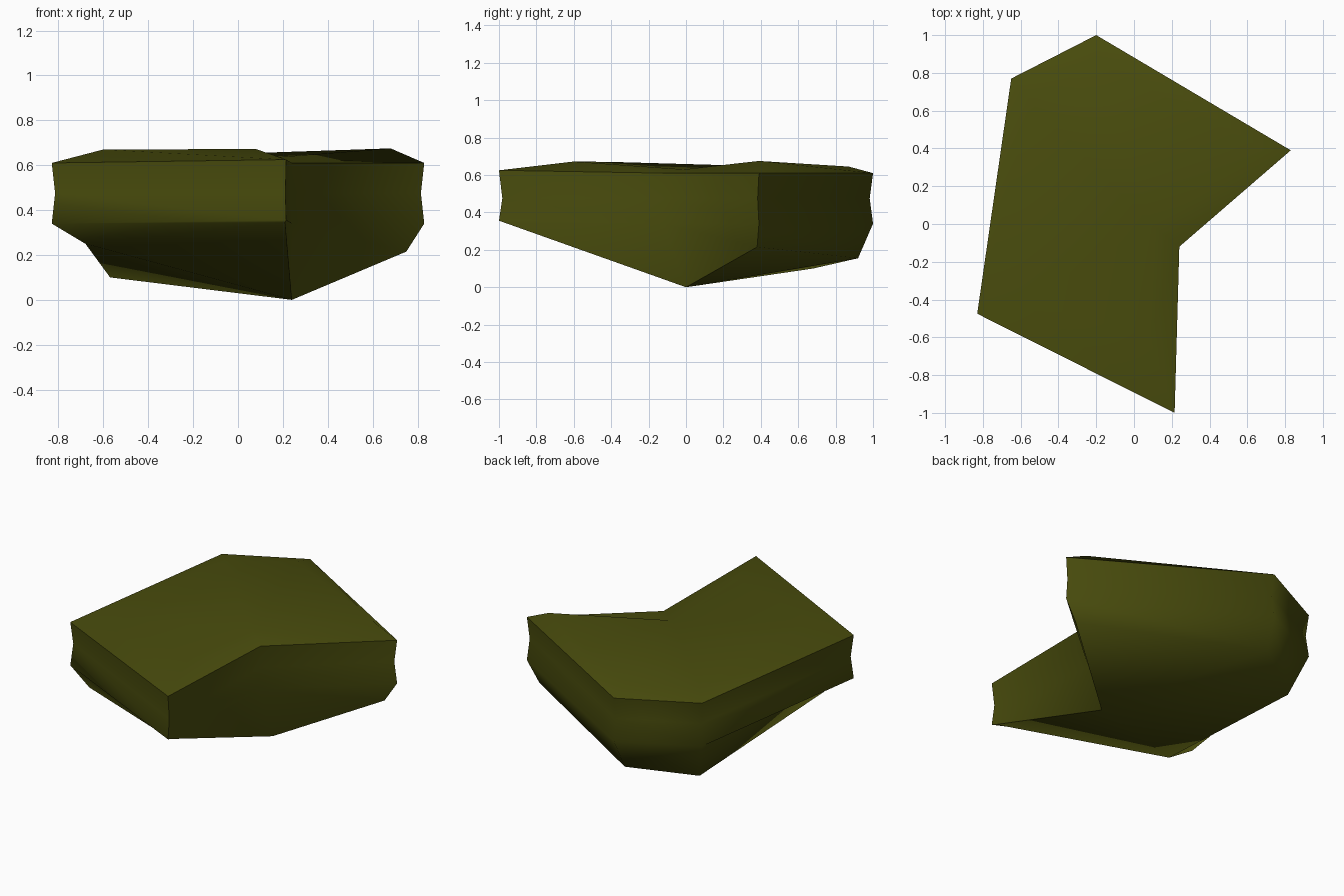
import bpy, bmesh

if "Cube" in bpy.data.objects:
    bpy.data.objects.remove(bpy.data.objects["Cube"])

# Stacked outlines of the rock, bottom to top (six corners each: back, right, notch, front, left, back-left)
edge = [(-.2, 1), (.83, .39), (.24, -.12), (.215, -1), (-.83, -.475), (-.65, .77)]
base = [(-.22, .92, .155), (.75, .38, .215), (.24, 0, 0), (.21, -.97, .345), (-.68, -.5, .25), (-.57, .68, .1)]
top = [(-.2, .87, .645), (.68, .39, .675), (.1, -.01, .63), (.08, -.6, .672), (-.6, -.4, .67), (-.55, .65, .64)]
low = [(x, y, .34) for x, y in edge]
low[3] = (.215, -1, .355)
mid = [(x * .982, y * .982, .475) for x, y in edge]
high = [(x, y, .61) for x, y in edge]
high[3] = (.215, -1, .625)

bm = bmesh.new()
rings = [[bm.verts.new(p) for p in r] for r in (base, low, mid, high, top)]

# Side bands
for a, b in zip(rings, rings[1:]):
    for i in range(6):
        j = (i + 1) % 6
        bm.faces.new((a[i], a[j], b[j], b[i]))

# Caps, split from the notch corner
for r in (rings[0], rings[-1]):
    for i in range(3, 7):
        bm.faces.new((r[2], r[i % 6], r[(i + 1) % 6]))
bmesh.ops.recalc_face_normals(bm, faces=bm.faces)

mesh = bpy.data.meshes.new("rock")
bm.to_mesh(mesh)
bm.free()
rock = bpy.data.objects.new("rock", mesh)
bpy.context.collection.objects.link(rock)

# Olive stone colour
mat = bpy.data.materials.new("olive_stone")
mat.diffuse_color = (.068, .074, .004, 1)
mat.use_nodes = True
mat.node_tree.nodes["Principled BSDF"].inputs["Base Color"].default_value = mat.diffuse_color
mesh.materials.append(mat)

# Softly shaded facets
bpy.context.view_layer.objects.active = rock
rock.select_set(True)
bpy.ops.object.shade_smooth_by_angle(angle=1.15)
